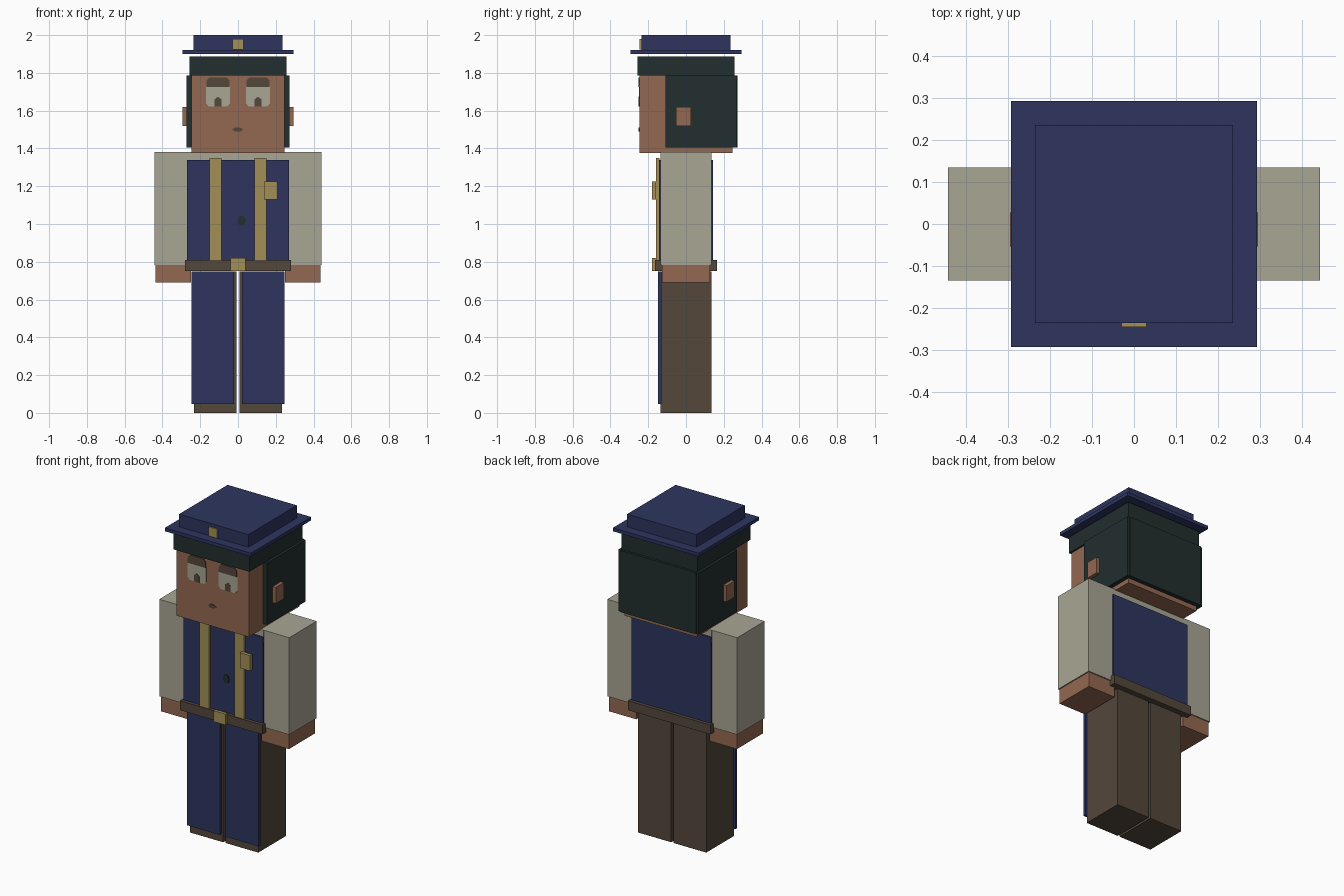
import bpy, bmesh, math

cube = bpy.data.objects.get("Cube")
if cube:
    bpy.data.objects.remove(cube, do_unlink=True)


def material(name, r, g, b):
    def lin(c):
        c /= 255
        return c / 12.92 if c <= 0.04045 else ((c + 0.055) / 1.055) ** 2.4
    col = (lin(r), lin(g), lin(b), 1)
    m = bpy.data.materials.new(name)
    m.use_nodes = True
    m.diffuse_color = col
    m.node_tree.nodes["Principled BSDF"].inputs["Base Color"].default_value = col
    return m


navy = material("navy cloth", 46, 53, 95)
brown = material("dark brown", 84, 71, 59)
beige = material("beige shirt", 169, 166, 148)
skin = material("skin", 148, 104, 81)
gold = material("brass", 164, 143, 86)
hair = material("dark hair", 34, 46, 46)


def finish(name, bm, mat):
    bmesh.ops.recalc_face_normals(bm, faces=bm.faces)
    me = bpy.data.meshes.new(name)
    bm.to_mesh(me)
    bm.free()
    me.materials.append(mat)
    ob = bpy.data.objects.new(name, me)
    bpy.context.collection.objects.link(ob)


def box(name, mat, x, y, z):
    """Box from (min, max) ranges on each axis."""
    bm = bmesh.new()
    bmesh.ops.create_cube(bm, size=1)
    for v in bm.verts:
        v.co = [r[0] if c < 0 else r[1] for c, r in zip(v.co, (x, y, z))]
    finish(name, bm, mat)


def plate(name, mat, points, y, depth=0.004):
    """Thin flat shape in the x-z plane, its back at y."""
    bm = bmesh.new()
    f = bm.faces.new([bm.verts.new((px, y, pz)) for px, pz in points])
    ext = bmesh.ops.extrude_face_region(bm, geom=[f])["geom"]
    for v in ext:
        if isinstance(v, bmesh.types.BMVert):
            v.co.y -= depth
    finish(name, bm, mat)


def oval(cx, cz, rx, rz, n):
    return [(cx + rx * math.cos(math.tau * i / n), cz + rz * math.sin(math.tau * i / n))
            for i in range(n)]


def sym(v):
    return (-v, v)


# Hat
box("hat_crown", navy, sym(0.236), sym(0.236), (1.915, 2.0))
box("hat_brim", navy, sym(0.293), sym(0.293), (1.901, 1.922))
box("hat_badge", gold, sym(0.03), (-0.245, -0.235), (1.925, 1.98))

# Head and hair
box("head", skin, sym(0.247), sym(0.247), (1.376, 1.86))
box("hair_top", hair, sym(0.258), sym(0.258), (1.785, 1.887))
box("hair_back", hair, sym(0.258), (0.24, 0.273), (1.405, 1.785))

# Torso
box("shirt", beige, sym(0.27), sym(0.135), (0.76, 1.38))
box("vest_front", navy, sym(0.27), (-0.143, -0.13), (0.78, 1.34))
box("vest_back", navy, sym(0.27), (0.13, 0.143), (0.78, 1.34))
box("belt", brown, sym(0.28), sym(0.163), (0.752, 0.81))
box("belt_buckle", gold, sym(0.04), (-0.18, -0.16), (0.752, 0.82))
box("chest_badge", gold, (0.138, 0.208), (-0.18, -0.158), (1.13, 1.225))
plate("vest_button", hair, oval(0.02, 1.018, 0.022, 0.028, 8), -0.143)
plate("mouth", brown, oval(-0.002, 1.5, 0.028, 0.013, 6), -0.247)

# Face outlines, relative to the eye centre line
eye = [(-0.064, 1.73), (-0.064, 1.64), (-0.05, 1.622), (0.05, 1.622), (0.064, 1.64), (0.064, 1.73)]
brow = [(-0.062, 1.725), (-0.06, 1.76), (-0.046, 1.776), (0.046, 1.776), (0.06, 1.76), (0.062, 1.725)]
pupil = [(-0.018, 1.622), (-0.018, 1.66), (0, 1.674), (0.018, 1.66), (0.018, 1.622)]

# Paired parts
for s, side in ((1, "left"), (-1, "right")):
    def pair(part, mat, a, b, y, z):
        box(f"{side}_{part}", mat, tuple(sorted((s * a, s * b))), y, z)

    pair("hair_side", hair, 0.24, 0.273, (-0.108, 0.267), (1.405, 1.785))
    pair("ear", skin, 0.26, 0.295, (-0.053, 0.027), (1.52, 1.62))
    pair("sleeve", beige, 0.255, 0.443, (-0.134, 0.134), (0.783, 1.381))
    pair("hand", skin, 0.25, 0.436, (-0.127, 0.127), (0.69, 0.79))
    pair("leg", brown, 0.007, 0.232, sym(0.134), (0.0, 0.748))
    pair("trouser_front", navy, 0.02, 0.245, (-0.148, -0.13), (0.047, 0.748))
    pair("strap", gold, 0.087, 0.152, (-0.159, -0.14), (0.80, 1.35))
    for part, mat, shape, depth in (("eye", beige, eye, 0.003), ("eyebrow", brown, brow, 0.005),
                                    ("pupil", brown, pupil, 0.005)):
        plate(f"{side}_{part}", mat, [(s * 0.106 + px, pz) for px, pz in shape], -0.247, depth)
